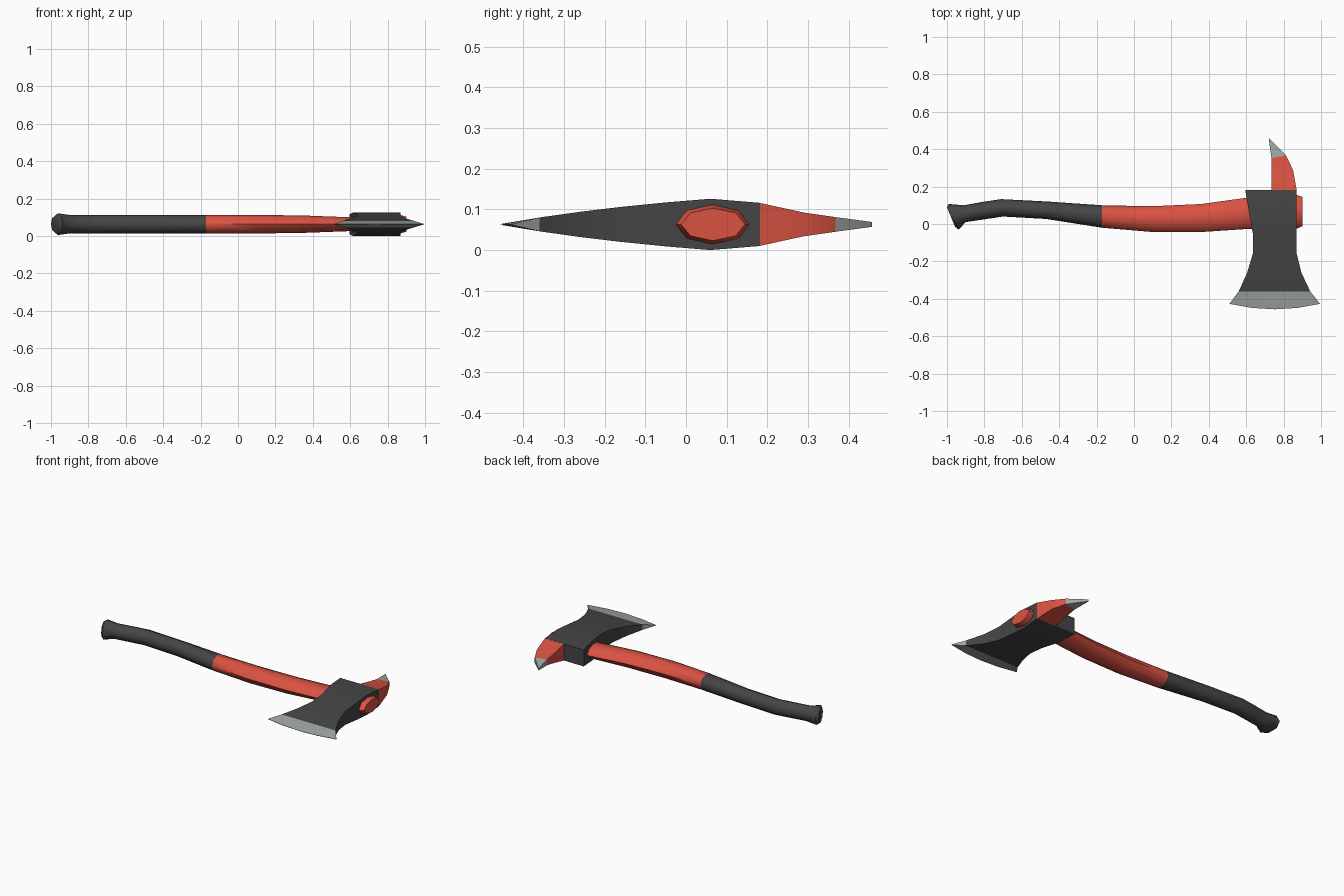
import bpy, bmesh, math

if "Cube" in bpy.data.objects:
    bpy.data.objects.remove(bpy.data.objects["Cube"])

ZC = 0.063  # mid-plane height of the whole axe


def material(name, rgb):
    m = bpy.data.materials.new(name)
    m.diffuse_color = (*rgb, 1)
    m.use_nodes = True
    m.node_tree.nodes["Principled BSDF"].inputs["Base Color"].default_value = m.diffuse_color
    return m


red = material("red paint", (0.70, 0.085, 0.055))
dark = material("dark grey", (0.06, 0.06, 0.06))
steel = material("bare steel", (0.34, 0.38, 0.365))


def loft(name, rings, mats, band_mat, angle):
    """Skin closed rings of equal length; band_mat(i) picks the material of band i."""
    bm = bmesh.new()
    vr = [[bm.verts.new(p) for p in ring] for ring in rings]
    n = len(rings[0])
    for i in range(len(vr) - 1):
        for j in range(n):
            k = (j + 1) % n
            f = bm.faces.new((vr[i][j], vr[i][k], vr[i + 1][k], vr[i + 1][j]))
            f.material_index = band_mat(i)
    bm.faces.new(vr[0]).material_index = band_mat(0)
    bm.faces.new(vr[-1]).material_index = band_mat(len(vr) - 2)
    bmesh.ops.recalc_face_normals(bm, faces=bm.faces)
    me = bpy.data.meshes.new(name)
    bm.to_mesh(me)
    bm.free()
    for m in mats:
        me.materials.append(m)
    ob = bpy.data.objects.new(name, me)
    bpy.context.collection.objects.link(ob)
    bpy.context.view_layer.objects.active = ob
    bpy.ops.object.select_all(action='DESELECT')
    ob.select_set(True)
    bpy.ops.object.shade_smooth_by_angle(angle=math.radians(angle))
    return ob


# Handle: octagonal rings given by top and bottom outline points and half thickness
def oval(xt, yt, xb, yb, hz):
    ring = []
    for k in range(8):
        a = k * math.pi / 4
        t = (1 + math.cos(a)) / 2
        ring.append((xb + (xt - xb) * t, yb + (yt - yb) * t, ZC + hz * math.sin(a)))
    return ring


handle = [
    (-1.0, 0.09, -0.957, -0.015, 0.045),
    (-0.99, 0.107, -0.937, -0.03, 0.058),
    (-0.91, 0.10, -0.90, 0.01, 0.05),
    (-0.81, 0.118, -0.80, 0.025, 0.05),
    (-0.71, 0.133, -0.70, 0.04, 0.05),
    (-0.46, 0.12, -0.47, 0.027, 0.05),
    (-0.17, 0.10, -0.17, -0.02, 0.05),
    (0.10, 0.095, 0.10, -0.043, 0.05),
    (0.36, 0.107, 0.36, -0.043, 0.046),
    (0.60, 0.14, 0.60, -0.027, 0.037),
    (0.865, 0.157, 0.865, -0.027, 0.05),
    (0.90, 0.145, 0.90, -0.012, 0.04),
]
loft("handle", [oval(*r) for r in handle], [dark, red],
     lambda i: 0 if i < 6 else 1, 50)


# Head parts: slabs across y, each with x range, half thickness and edge bow
def slab(y, x0, x1, hz, bow=0.0, n=4):
    row = []
    for k in range(n + 1):
        t = k / n
        row.append((x0 + (x1 - x0) * t, y - bow * (1 - (2 * t - 1) ** 2)))
    return ([(x, yy, ZC + hz) for x, yy in row] +
            [(x, yy, ZC - hz) for x, yy in reversed(row)])


# Axe head with steel cutting edge
head = [
    (0.182, 0.595, 0.87, 0.053),
    (0.06, 0.615, 0.87, 0.063),
    (-0.05, 0.635, 0.87, 0.054),
    (-0.16, 0.635, 0.87, 0.043),
    (-0.26, 0.605, 0.895, 0.031),
    (-0.36, 0.56, 0.942, 0.017),
    (-0.427, 0.51, 0.995, 0.001, 0.029),
]
loft("axe_head", [slab(*s) for s in head], [dark, steel],
     lambda i: 1 if i == 5 else 0, 30)

# Rear pick with steel tip
pick = [
    (0.18, 0.735, 0.87, 0.053),
    (0.29, 0.735, 0.85, 0.029),
    (0.355, 0.735, 0.812, 0.018),
    (0.457, 0.72, 0.724, 0.006),
]
pick_rings = [slab(*s, n=1) for s in pick]
# the steel boundary climbs slightly towards the outer side
pick_rings[2] = [(x, y + (0.012 if x > 0.77 else -0.003), z) for x, y, z in pick_rings[2]]
loft("rear_pick", pick_rings, [red, steel], lambda i: 1 if i == 2 else 0, 30)
